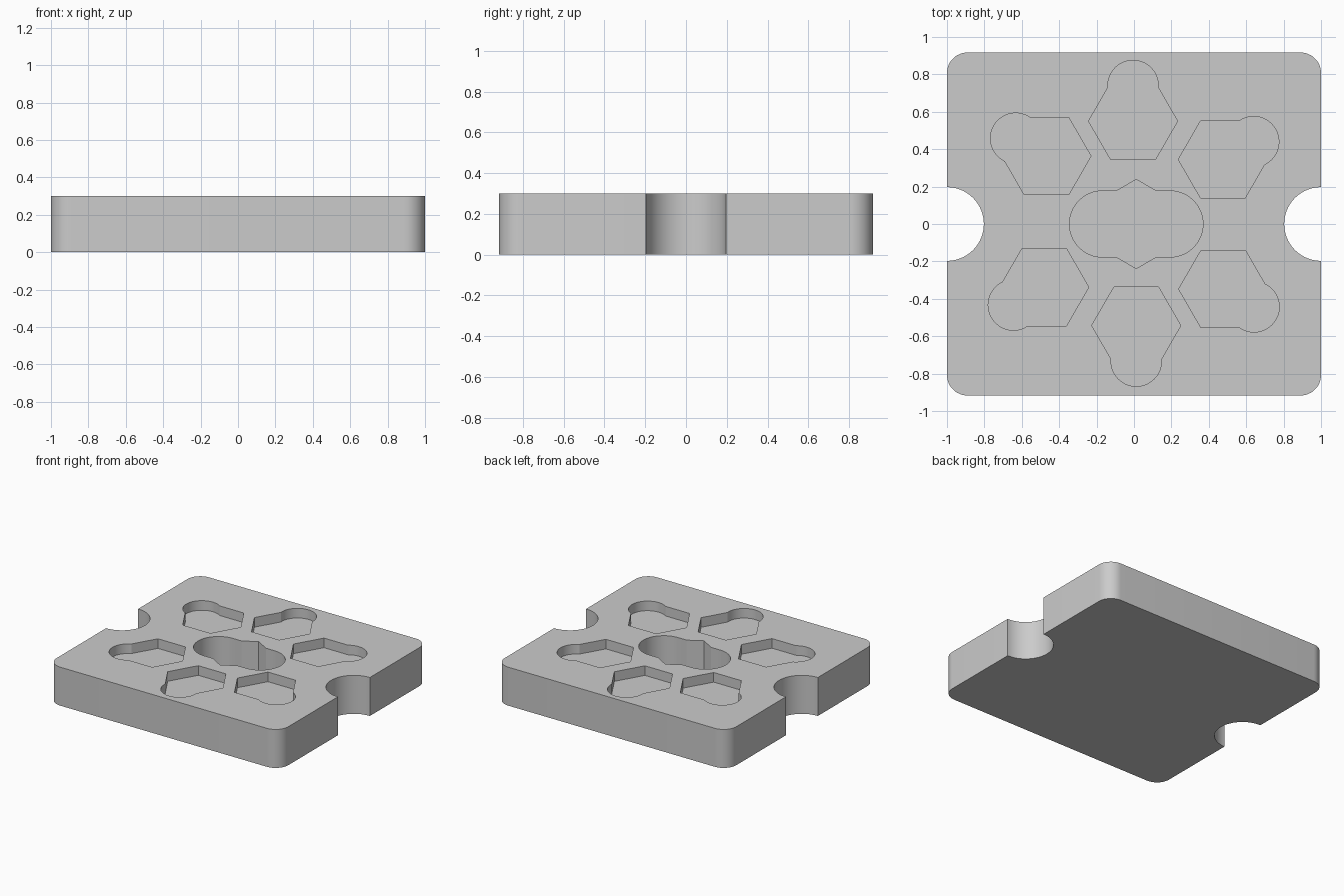
import bpy
import bmesh
from math import sin, cos, pi, radians

HEIGHT = 0.3
HALF_X, HALF_Y = 1.0, 0.917
POCKET_FLOOR = 0.225
WELL_FLOOR = 0.05

cube = bpy.data.objects.get("Cube")
if cube:
    bpy.data.objects.remove(cube, do_unlink=True)


def arc(cx, cy, radius, start, end, steps):
    """Points along an arc, angles in degrees."""
    angles = [radians(start + (end - start) * i / steps) for i in range(steps + 1)]
    return [(cx + radius * cos(a), cy + radius * sin(a)) for a in angles]


def circle(cx, cy, radius, sides=64, turn=0):
    return arc(cx, cy, radius, turn, turn + 360, sides)[:-1]


def prism(name, outline, bottom, top):
    """Extrude a flat outline straight up."""
    bm = bmesh.new()
    base = bm.faces.new([bm.verts.new((x, y, bottom)) for x, y in outline])
    side = bmesh.ops.extrude_face_region(bm, geom=[base])
    raised = [v for v in side["geom"] if isinstance(v, bmesh.types.BMVert)]
    bmesh.ops.translate(bm, verts=raised, vec=(0, 0, top - bottom))
    bmesh.ops.recalc_face_normals(bm, faces=bm.faces)
    mesh = bpy.data.meshes.new(name)
    bm.to_mesh(mesh)
    bm.free()
    obj = bpy.data.objects.new(name, mesh)
    bpy.context.collection.objects.link(obj)
    return obj


# Tray block with rounded corners and a half-round finger notch on each side
CORNER, NOTCH = 0.11, 0.197
ix, iy = HALF_X - CORNER, HALF_Y - CORNER
outline = (arc(HALF_X, 0, NOTCH, 270, 90, 40)
           + arc(ix, iy, CORNER, 0, 90, 12)
           + arc(-ix, iy, CORNER, 90, 180, 12)
           + arc(-HALF_X, 0, NOTCH, 90, -90, 40)
           + arc(-ix, -iy, CORNER, 180, 270, 12)
           + arc(ix, -iy, CORNER, 270, 360, 12))
tray = prism("tray", outline, 0, HEIGHT)

# Six shallow hexagon pockets, each with a round finger lobe pointing outward
POCKETS = [(-0.005, 0.55, 90), (-0.468, 0.363, 150), (-0.48, -0.338, 210),
           (0.012, -0.543, 270), (0.477, -0.348, 330), (0.475, 0.345, 30)]
cutters = []
for x, y, direction in POCKETS:
    a = radians(direction)
    cutters.append(prism("pocket_cutter", circle(x, y, 0.238, 6), POCKET_FLOOR, 0.5))
    lobe = circle(x + 0.19 * cos(a), y + 0.19 * sin(a), 0.135)
    cutters.append(prism("lobe_cutter", lobe, POCKET_FLOOR, 0.5))

# Deep central well: a slot crossed by a pointed hexagon
WELL_X, SLOT, SLOT_RADIUS = 0.012, 0.18, 0.177
slot = (arc(WELL_X + SLOT, 0, SLOT_RADIUS, -90, 90, 32)
        + arc(WELL_X - SLOT, 0, SLOT_RADIUS, 90, 270, 32))
cutters.append(prism("slot_cutter", slot, WELL_FLOOR, 0.5))
cutters.append(prism("well_cutter", circle(WELL_X, 0, 0.238, 6, 30), WELL_FLOOR, 0.5))

# Cut the recesses, then discard the cutters
bpy.ops.object.select_all(action="DESELECT")
tray.select_set(True)
bpy.context.view_layer.objects.active = tray
for cutter in cutters:
    cutter.hide_render = True
    cut = tray.modifiers.new("recess", "BOOLEAN")
    cut.operation = "DIFFERENCE"
    cut.solver = "EXACT"
    cut.object = cutter
    bpy.ops.object.modifier_apply(modifier=cut.name)
    bpy.data.objects.remove(cutter, do_unlink=True)

# Plain grey finish
grey = bpy.data.materials.new("light_grey")
grey.use_nodes = True
colour = (0.6, 0.6, 0.6, 1)
grey.diffuse_color = colour
grey.node_tree.nodes["Principled BSDF"].inputs["Base Color"].default_value = colour
tray.data.materials.clear()
tray.data.materials.append(grey)
for face in tray.data.polygons:
    face.material_index = 0
bpy.ops.object.shade_smooth_by_angle(angle=radians(25))
